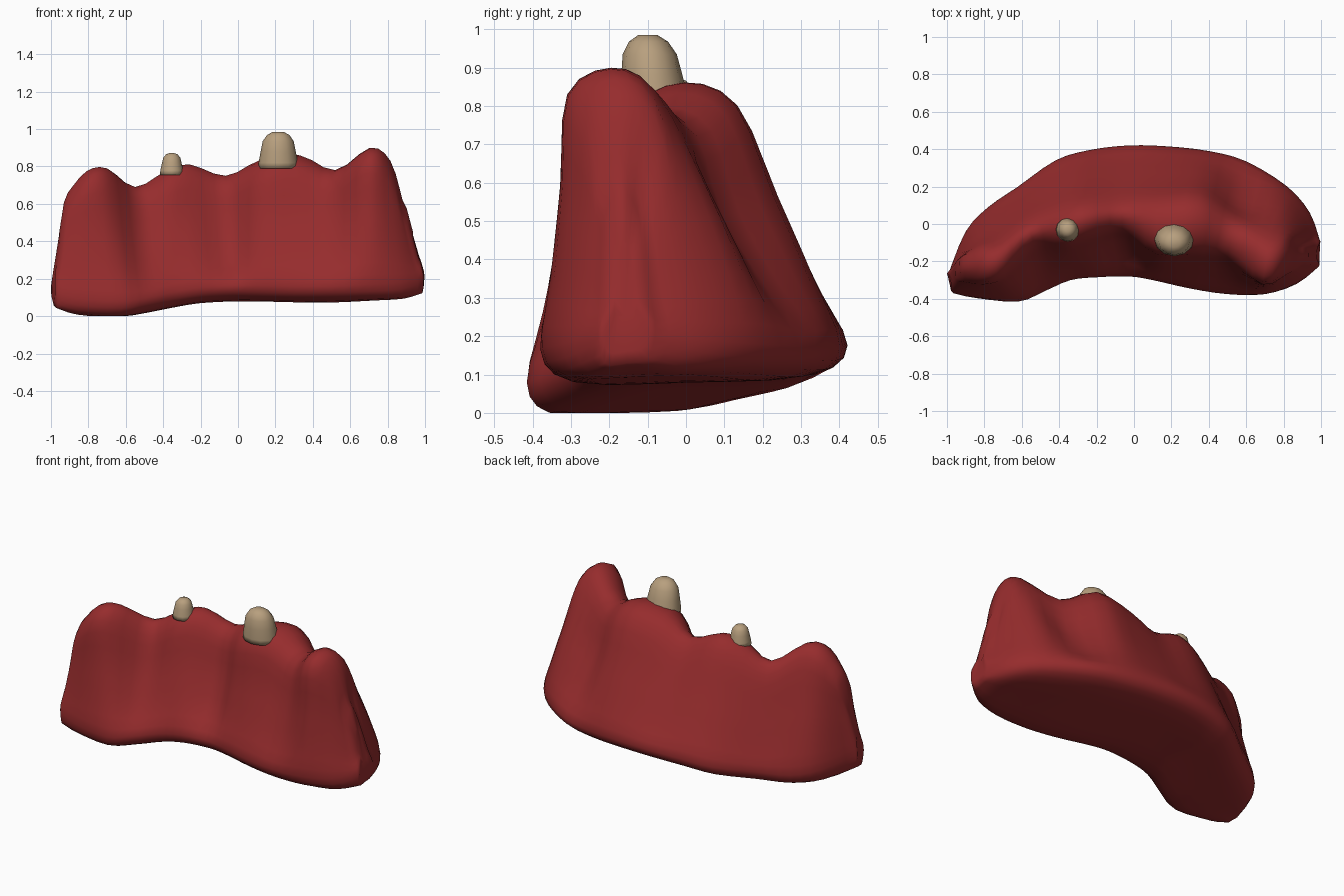
import bpy, bmesh, math
from mathutils import Vector

if "Cube" in bpy.data.objects:
    bpy.data.objects.remove(bpy.data.objects["Cube"])


def material(name, rgb):
    m = bpy.data.materials.new(name)
    m.diffuse_color = (*rgb, 1)
    m.use_nodes = True
    m.node_tree.nodes["Principled BSDF"].inputs["Base Color"].default_value = m.diffuse_color
    return m


gum_red = material("gum_red", (0.305, 0.025, 0.026))
tooth_tan = material("tooth_tan", (0.48, 0.35, 0.21))


def finish(name, bm, mat):
    bmesh.ops.recalc_face_normals(bm, faces=bm.faces)
    me = bpy.data.meshes.new(name)
    bm.to_mesh(me)
    bm.free()
    me.materials.append(mat)
    for p in me.polygons:
        p.use_smooth = True
    ob = bpy.data.objects.new(name, me)
    bpy.context.collection.objects.link(ob)
    return ob


def spline(pts, steps, closed):
    """Smooth curve passing through all points."""
    n, out = len(pts), []
    get = (lambda i: pts[i % n]) if closed else (lambda i: pts[min(max(i, 0), n - 1)])
    for i in range(n if closed else n - 1):
        a, b, c, d = (get(i + k) for k in (-1, 0, 1, 2))
        for s in range(steps):
            t = s / steps
            out.append(b + 0.5 * t * (c - a + t * (2 * a - 5 * b + 4 * c - d + t * (3 * (b - c) + d - a))))
    if not closed:
        out.append(pts[-1].copy())
    return out


# Gum stations: front base xy, back base xy, front crest xy, back crest xy, bottom z, top z
stations = [
    (-.965, -.37, -.99, -.26, -.905, -.30, -.915, -.17, .05, .66),
    (-.85, -.395, -.90, -.04, -.80, -.31, -.82, -.13, .015, .775),
    (-.62, -.415, -.78, .09, -.69, -.27, -.71, -.10, .0, .79),
    (-.48, -.36, -.62, .20, -.53, -.12, -.57, .02, .02, .69),
    (-.34, -.30, -.42, .34, -.37, -.11, -.39, .08, .05, .78),
    (-.20, -.285, -.24, .395, -.25, -.07, -.26, .11, .075, .81),
    (-.03, -.28, -.03, .42, -.06, -.035, -.07, .13, .085, .75),
    (.10, -.30, .18, .415, .12, -.14, .12, .12, .085, .835),
    (.30, -.345, .40, .39, .31, -.14, .35, .13, .08, .86),
    (.50, -.375, .60, .335, .50, -.17, .54, .03, .08, .78),
    (.70, -.375, .82, .20, .69, -.31, .72, -.08, .09, .90),
    (.87, -.32, .94, .06, .81, -.26, .82, -.08, .10, .83),
    (.985, -.23, .99, -.08, .88, -.22, .88, -.12, .13, .62),
]
# Hollows (+) and bulges (-) in the wall, by station
front_hollow = {6: .03}
back_hollow = {9: .05, 10: -.025}


def section(k, s):
    fb, bb, ft, bt = (Vector((s[i], s[i + 1])) for i in (0, 2, 4, 6))
    zb, zt = s[8], s[9]
    at = lambda p, z, dy=0: Vector((p.x, p.y + dy, z))
    mid = lambda t: zb + (zt - zb) * t
    f, b = front_hollow.get(k, 0), -back_hollow.get(k, 0)
    return [
        at(fb.lerp(bb, .5), zb),
        at(fb.lerp(bb, .12), zb),
        at(fb, zb + .08),
        at(fb.lerp(ft, .34), mid(.33), f),
        at(fb.lerp(ft, .72), mid(.62), f * .7),
        at(ft, zt - .07),
        at(ft.lerp(bt, .5), zt),
        at(bt, zt - .06),
        at(bt.lerp(bb, .38), mid(.62), b),
        at(bt.lerp(bb, .74), mid(.34), b * .8),
        at(bb, zb + .09),
        at(bb.lerp(fb, .12), zb + .015),
    ]


# Gum block: loft the sections along the arch
sections = [section(k, s) for k, s in enumerate(stations)]
columns = [spline(list(c), 3, False) for c in zip(*sections)]
rings = [spline(list(r), 3, True) for r in zip(*columns)]


def end_cap(ring, scale, push):
    c = sum(ring, Vector()) / len(ring)
    return [c + (p - c) * scale + Vector((push, 0, 0)) for p in ring]


rings = ([end_cap(rings[0], .4, -.022), end_cap(rings[0], .85, -.015)] + rings
         + [end_cap(rings[-1], .85, .012), end_cap(rings[-1], .4, .018)])
bm = bmesh.new()
loops = [[bm.verts.new((p.x, p.y, max(p.z, 0))) for p in r] for r in rings]
for a, b in zip(loops, loops[1:]):
    for i in range(len(a)):
        j = (i + 1) % len(a)
        bm.faces.new((a[i], a[j], b[j], b[i]))
bm.faces.new(loops[0])
bm.faces.new(loops[-1])
finish("gum", bm, gum_red)


# Teeth: tapered rounded pegs rooted in the gum
def tooth(name, x, y, profile, depth, lean):
    bm = bmesh.new()
    n, prev = 12, None
    z0 = profile[0][1]
    for r, z in profile:
        cy = y - lean * (z - z0)
        ring = [bm.verts.new((x + r * math.cos(math.tau * i / n),
                              cy + r * depth * math.sin(math.tau * i / n), z)) for i in range(n)]
        if prev:
            for i in range(n):
                j = (i + 1) % n
                bm.faces.new((prev[i], prev[j], ring[j], ring[i]))
        else:
            bm.faces.new(ring)
        prev = ring
    bm.faces.new(prev)
    finish(name, bm, tooth_tan)


tooth("small_tooth", -.354, -.03,
      [(.064, .755), (.061, .78), (.052, .82), (.045, .848), (.030, .866), (.012, .872)], 1.0, 0)
tooth("large_tooth", .215, -.08,
      [(.107, .79), (.105, .82), (.094, .88), (.083, .935), (.060, .968), (.030, .985)], .85, .1)
